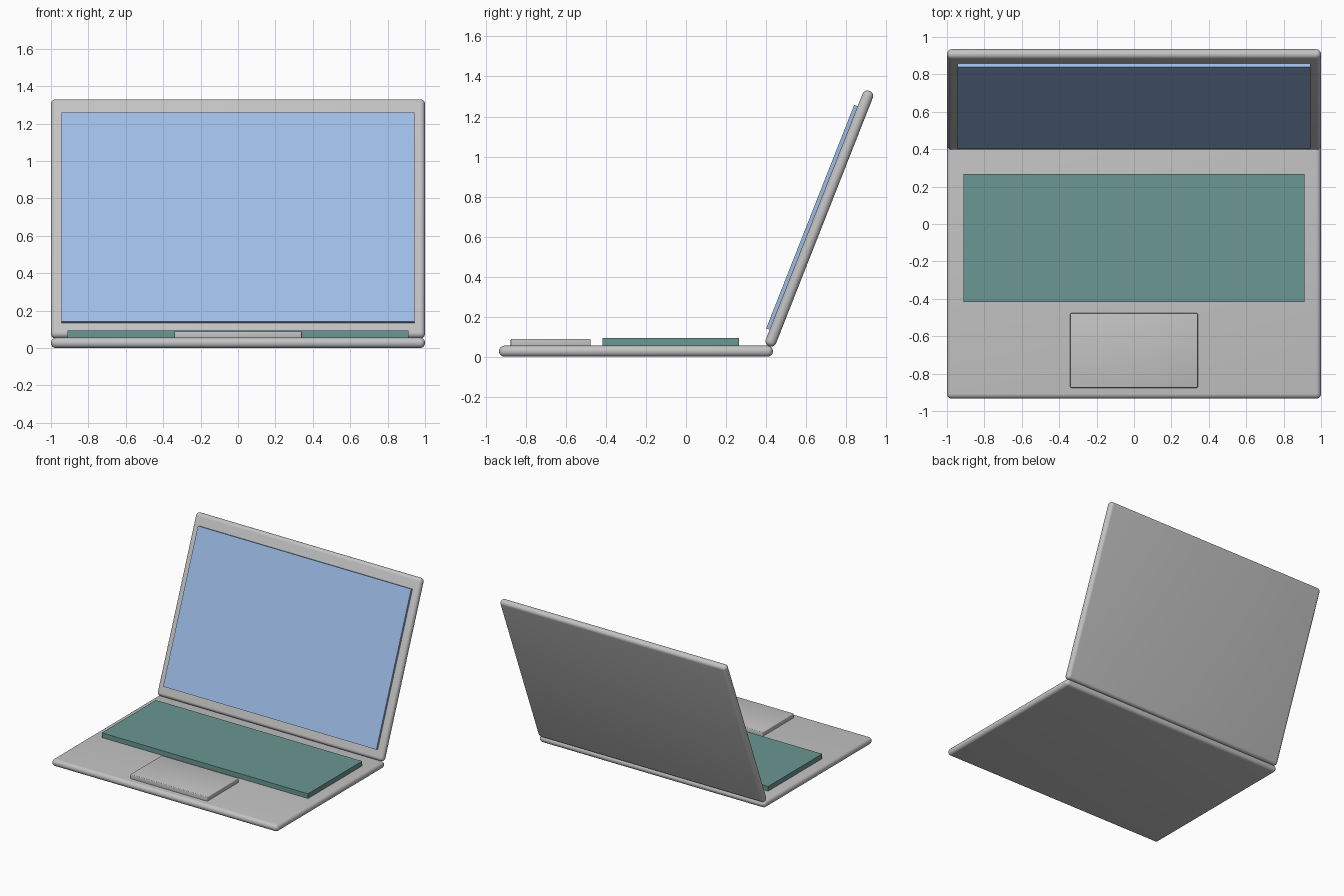
import bpy
import math
from mathutils import Matrix, Vector

if "Cube" in bpy.data.objects:
    bpy.data.objects.remove(bpy.data.objects["Cube"])


def srgb(r, g, b):
    lin = [((c / 255 + 0.055) / 1.055) ** 2.4 for c in (r, g, b)]
    return (*lin, 1.0)


def material(name, rgb):
    m = bpy.data.materials.new(name)
    m.diffuse_color = srgb(*rgb)
    m.use_nodes = True
    m.node_tree.nodes["Principled BSDF"].inputs["Base Color"].default_value = m.diffuse_color
    return m


silver = material("silver_grey", (195, 195, 195))
blue = material("screen_blue", (158, 190, 233))
teal = material("keyboard_teal", (106, 151, 147))


def box(name, lo, hi, mat, bevel=0.0, segments=4, frame=None):
    """Box between two corners, optionally rounded and placed in a tilted frame."""
    lo, hi = Vector(lo), Vector(hi)
    bpy.ops.mesh.primitive_cube_add(size=1)
    ob = bpy.context.object
    ob.name = name
    size = hi - lo
    ob.data.transform(Matrix.Translation((lo + hi) / 2) @ Matrix.Diagonal((*size, 1)))
    ob.data.materials.append(mat)
    if bevel:
        mod = ob.modifiers.new("rounding", "BEVEL")
        mod.width = bevel
        mod.segments = segments
        mod.limit_method = "ANGLE"
        bpy.ops.object.modifier_apply(modifier=mod.name)
        bpy.ops.object.shade_smooth_by_angle(angle=math.radians(35))
    if frame:
        ob.matrix_world = frame
    return ob


T = 0.055       # thickness of base and lid
R = T / 2       # edge rounding

# Base slab with keyboard block and trackpad
box("base", (-1, -0.934, 0), (1, 0.434, T), silver, R - 0.001, 6)
box("keyboard", (-0.912, -0.418, T - 0.01), (0.912, 0.266, 0.093), teal)
box("trackpad", (-0.341, -0.876, T - 0.01), (0.341, -0.477, 0.089), silver, 0.006, 3)

# Lid, tilted back about its lower edge (local z runs up the lid, -y faces the user)
tilt = Matrix.Translation((0, 0.425, 0.078)) @ Matrix.Rotation(math.radians(-21.5), 4, "X")
box("lid", (-1, -R, -R), (1, R, 1.343), silver, R - 0.001, 6, tilt)
box("screen", (-0.943, -0.046, 0.050), (0.943, 0, 1.250), blue, frame=tilt)
